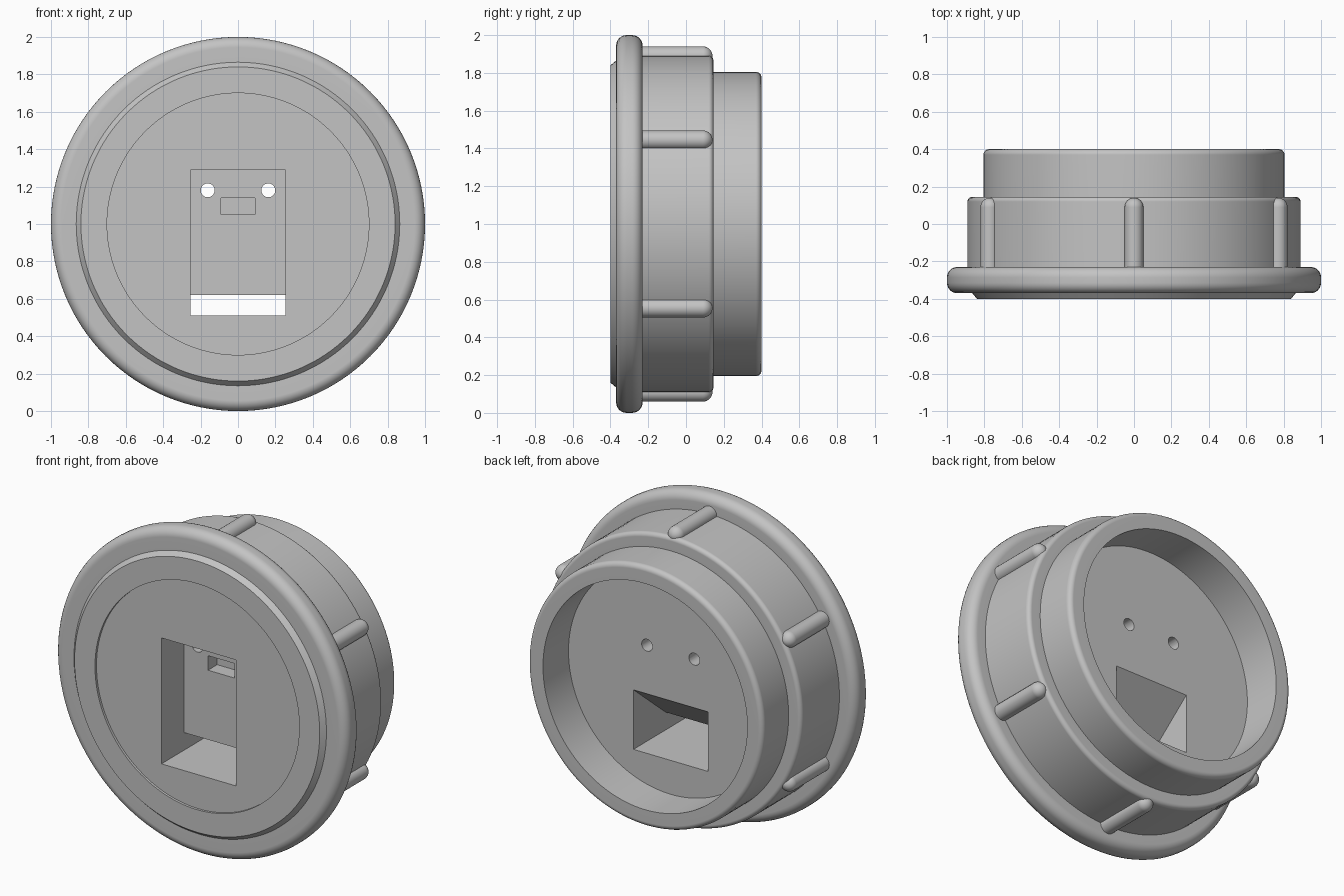
import bpy, bmesh, math
from mathutils import Matrix, Vector

cube = bpy.data.objects.get("Cube")
if cube:
    bpy.data.objects.remove(cube, do_unlink=True)

grey = bpy.data.materials.new("plain grey")
grey.use_nodes = True
colour = (0.55, 0.55, 0.55, 1)
grey.diffuse_color = colour
grey.node_tree.nodes["Principled BSDF"].inputs["Base Color"].default_value = colour

CENTRE = Vector((0, 0, 1))


def make_object(name, bm):
    bmesh.ops.recalc_face_normals(bm, faces=bm.faces)
    mesh = bpy.data.meshes.new(name)
    bm.to_mesh(mesh)
    bm.free()
    mesh.materials.append(grey)
    obj = bpy.data.objects.new(name, mesh)
    bpy.context.collection.objects.link(obj)
    return obj


def activate(obj):
    bpy.ops.object.select_all(action='DESELECT')
    obj.select_set(True)
    bpy.context.view_layer.objects.active = obj


def lathe(name, profile, steps=128):
    """Turn (radius, y) points about the y axis through CENTRE."""
    bm = bmesh.new()
    verts = [bm.verts.new((r, y, 1)) for r, y in profile]
    edges = [bm.edges.new(pair) for pair in zip(verts, verts[1:])]
    bmesh.ops.spin(bm, geom=verts + edges, cent=CENTRE, axis=(0, 1, 0),
                   angle=math.tau, steps=steps)
    bmesh.ops.remove_doubles(bm, verts=bm.verts, dist=1e-4)
    return make_object(name, bm)


def fillet(r, y, size, start, steps=6):
    """Quarter arc about (r, y), from the start angle in degrees."""
    angles = [math.radians(start + 90 * i / steps) for i in range(steps + 1)]
    return [(r + size * math.cos(a), y + size * math.sin(a)) for a in angles]


def prism(name, points, x0, x1):
    """Extrude a (y, z) outline along x."""
    bm = bmesh.new()
    face = bm.faces.new([bm.verts.new((x0, y, z)) for y, z in points])
    ext = bmesh.ops.extrude_face_region(bm, geom=[face])["geom"]
    moved = [v for v in ext if isinstance(v, bmesh.types.BMVert)]
    bmesh.ops.translate(bm, verts=moved, vec=(x1 - x0, 0, 0))
    return make_object(name, bm)


def cut(target, cutter):
    mod = target.modifiers.new("cut", 'BOOLEAN')
    mod.operation = 'DIFFERENCE'
    mod.solver = 'EXACT'
    mod.object = cutter
    activate(target)
    bpy.ops.object.modifier_apply(modifier=mod.name)
    bpy.data.objects.remove(cutter, do_unlink=True)


def smooth(obj):
    activate(obj)
    bpy.ops.object.shade_smooth_by_angle(angle=math.radians(25))
    mod = obj.modifiers.new("even shading", 'WEIGHTED_NORMAL')
    mod.keep_sharp = True


# Turned body: recessed face, chamfer, rounded flange, collar, hollow back tube
profile = [(0, -0.385), (0.70, -0.385), (0.70, -0.40), (0.84, -0.40), (0.865, -0.37)]
profile += fillet(0.945, -0.315, 0.055, -90)
profile += fillet(0.945, -0.285, 0.055, 0)
profile += [(0.89, -0.23)]
profile += fillet(0.865, 0.12, 0.025, 0)
profile += [(0.805, 0.145)]
profile += fillet(0.775, 0.37, 0.03, 0)
profile += [(0.70, 0.40), (0.70, 0.15), (0, 0.15)]
body = lathe("turned_body", profile)

# Deep front pocket with a sloped chute opening at the back
cut(body, prism("pocket_cutter", [(-0.5, 0.51), (0.2, 0.51), (0.2, 0.92),
                                  (-0.165, 0.62), (-0.165, 1.29), (-0.5, 1.29)],
                -0.255, 0.255))

# Small socket in the pocket wall
cut(body, prism("socket_cutter", [(-0.3, 1.05), (-0.075, 1.05),
                                  (-0.075, 1.14), (-0.3, 1.14)], -0.09, 0.09))

# Two screw holes through to the back
for side in (-1, 1):
    bm = bmesh.new()
    place = Matrix.Translation((0.162 * side, 0, 1.18)) @ Matrix.Rotation(math.pi / 2, 4, 'X')
    bmesh.ops.create_cone(bm, cap_ends=True, segments=32, radius1=0.037,
                          radius2=0.037, depth=0.5, matrix=place)
    cut(body, make_object("hole_cutter", bm))
smooth(body)

# Six round-ended grip ribs around the collar
rib_profile = [(0, -0.26), (0.05, -0.26)] + fillet(0, 0.09, 0.05, 0, 8)
for i in range(6):
    rib = lathe(f"grip_rib_{i + 1}", rib_profile, 24)
    a = math.radians(30 + 60 * i)
    rib.data.transform(Matrix.Translation((0.89 * math.cos(a), 0, 0.89 * math.sin(a))))
    smooth(rib)
